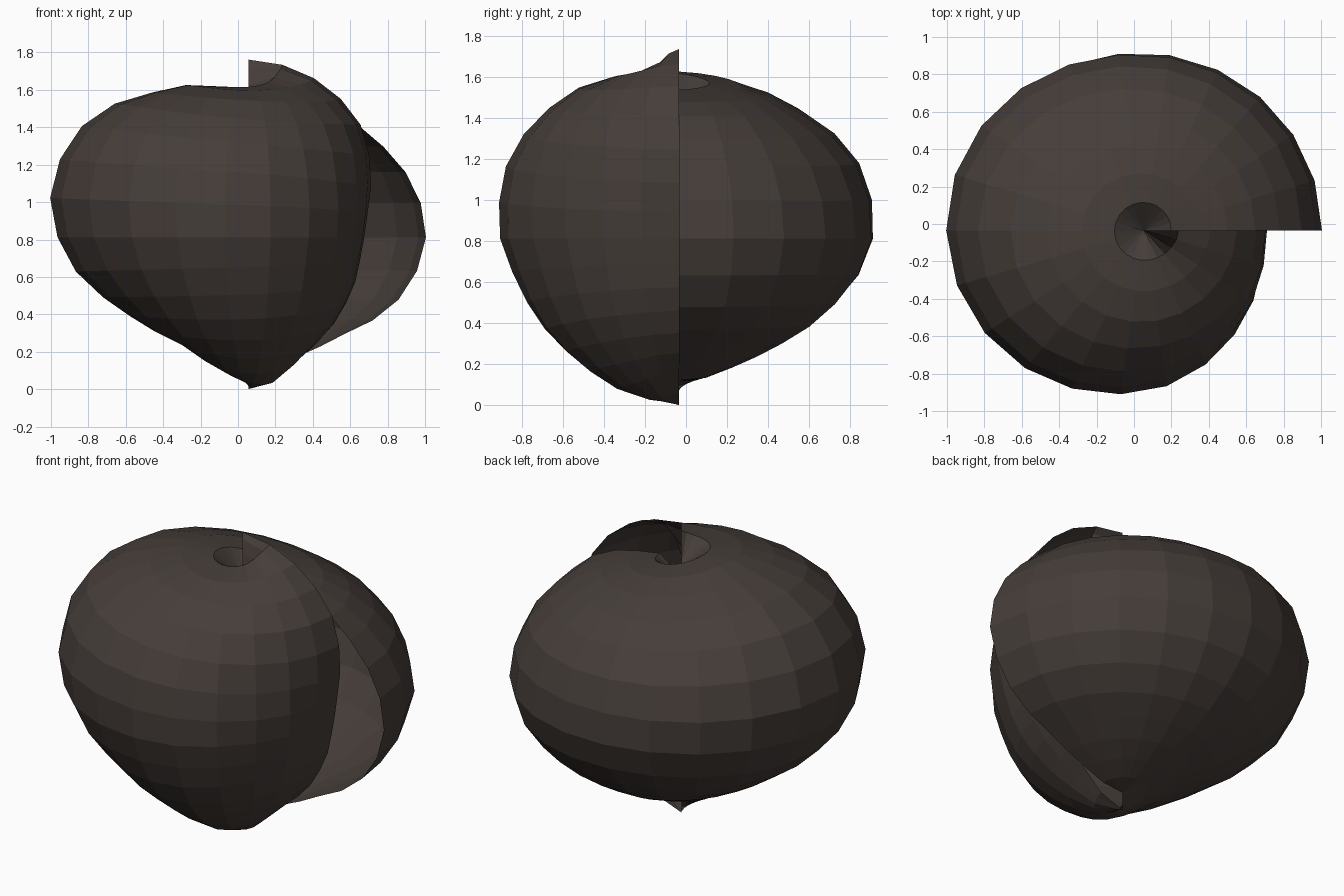
import bpy
import bmesh
from math import sin, cos, pi

cube = bpy.data.objects.get("Cube")
if cube:
    bpy.data.objects.remove(cube, do_unlink=True)

SEGMENTS = 22
CENTRE_X, CENTRE_Y, CENTRE_Z = 0.055, -0.035, 0.812

# Meridian radii in hundredths, top pole to bottom pole, at each fraction of a turn
TURNS = [0, 0.25, 0.5, 0.75, 0.875, 1]
MERIDIANS = [
    [62, 74, 76, 80, 84, 87, 91, 94, 95, 92, 87, 80, 73, 70, 69, 70, 70],
    [64, 77, 80, 83, 86, 91, 95, 96, 95, 90, 83, 77, 72, 69, 68, 69, 70],
    [68, 82, 88, 93, 101, 107, 109, 108, 102, 94, 84, 76, 71, 67, 68, 71, 74],
    [70, 82, 85, 88, 89, 90, 90, 88, 86, 82, 80, 79, 78, 78, 79, 79, 79],
    [76, 85, 87, 87, 86, 82, 77, 74, 71, 69, 69, 70, 71, 73, 76, 80, 81],
    [95, 94, 92, 89, 85, 78, 71, 65, 62, 61, 62, 63, 65, 67, 70, 77, 81],
]
ROWS = len(MERIDIANS[0]) - 1
LAST = len(TURNS) - 1


def slope(index, row):
    """Rate of change of the radius at one meridian, level at the seam."""
    if index in (0, LAST):
        return 0
    rise = MERIDIANS[index + 1][row] - MERIDIANS[index - 1][row]
    return rise / (TURNS[index + 1] - TURNS[index - 1])


def radius(turn, row):
    """Smoothly blend the meridians around the turn (0 to 1)."""
    index = max(i for i in range(LAST) if TURNS[i] <= turn)
    span = TURNS[index + 1] - TURNS[index]
    t = (turn - TURNS[index]) / span
    start, end = MERIDIANS[index][row], MERIDIANS[index + 1][row]
    value = start + (end - start) * t * t * (3 - 2 * t)
    value += span * slope(index, row) * t * (1 - t) ** 2
    value -= span * slope(index + 1, row) * t * t * (1 - t)
    return value / 100


def make_material(name, colour):
    material = bpy.data.materials.new(name)
    material.use_nodes = True
    material.diffuse_color = colour
    shader = next(n for n in material.node_tree.nodes if n.type == 'BSDF_PRINCIPLED')
    shader.inputs["Base Color"].default_value = colour
    return material


# Open spiral shell: the two seam edges stay separate, as do the pole points
bm = bmesh.new()
columns = []
for segment in range(SEGMENTS + 1):
    turn = segment / SEGMENTS
    angle = turn * 2 * pi
    column = []
    for row in range(ROWS + 1):
        polar = pi * row / ROWS
        r = radius(turn, row)
        column.append(bm.verts.new((
            CENTRE_X + r * sin(polar) * cos(angle),
            CENTRE_Y + r * sin(polar) * sin(angle),
            CENTRE_Z + r * cos(polar))))
    columns.append(column)

for left, right in zip(columns, columns[1:]):
    for row in range(ROWS):
        bm.faces.new((left[row], left[row + 1], right[row + 1], right[row]))

mesh = bpy.data.meshes.new("spiral_shell")
bm.to_mesh(mesh)
bm.free()

shell = bpy.data.objects.new("spiral_shell", mesh)
bpy.context.collection.objects.link(shell)
mesh.materials.append(make_material("dark_brown_grey", (0.06, 0.047, 0.041, 1)))
